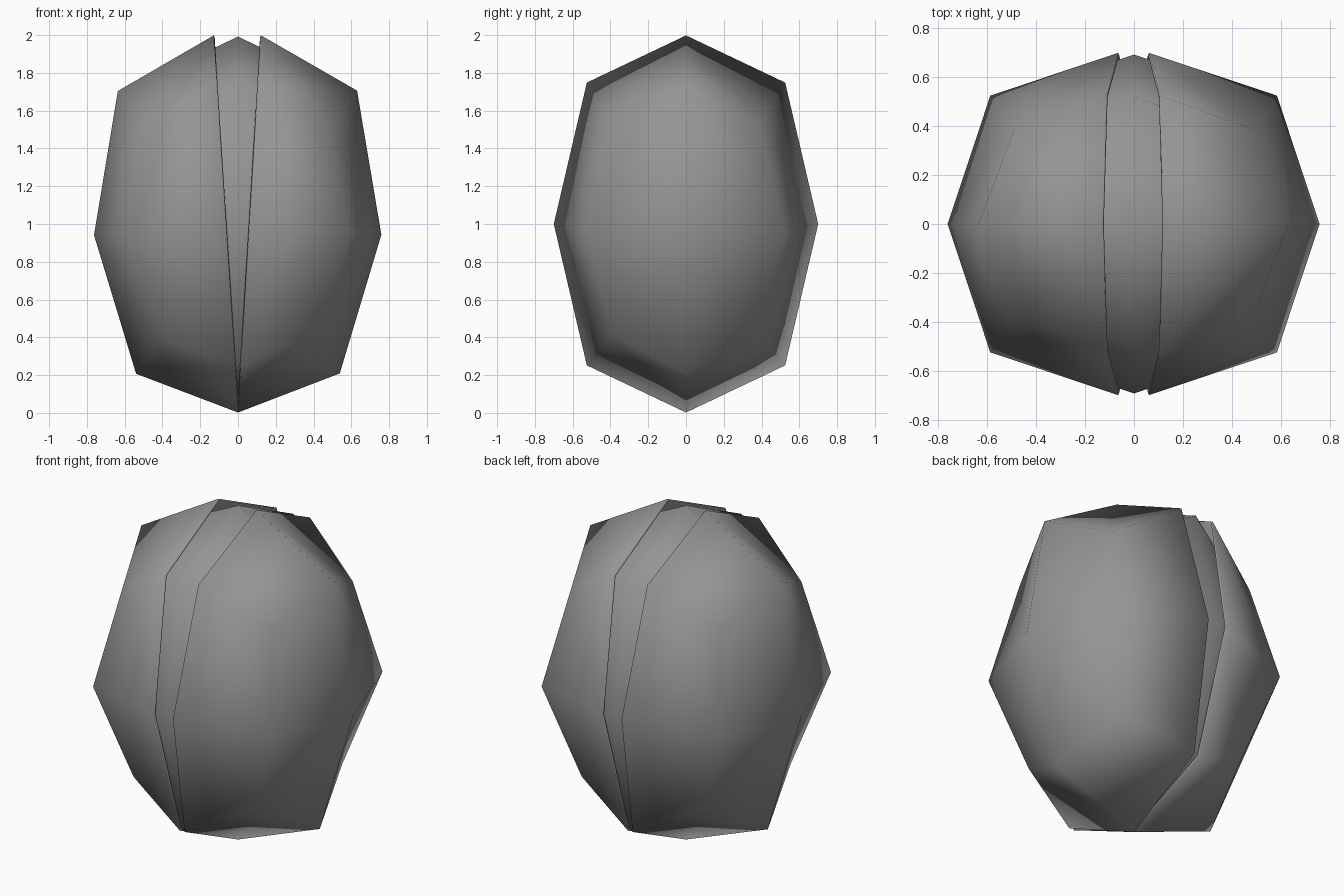
import bpy, bmesh
from math import radians
from mathutils import Matrix, Vector

if "Cube" in bpy.data.objects:
    bpy.data.objects.remove(bpy.data.objects["Cube"])

grey = bpy.data.materials.new("dark_grey")
grey.diffuse_color = (0.3, 0.3, 0.3, 1)
grey.use_nodes = True
grey.node_tree.nodes["Principled BSDF"].inputs["Base Color"].default_value = grey.diffuse_color


def rounded_block(name, scale, side=0, tilt=0.0):
    """Once-rounded cube, 0.7 x 0.7 x 1 radii; side keeps one half, tilt opens it about the foot."""
    bm = bmesh.new()
    bmesh.ops.create_cube(bm, size=2)
    bmesh.ops.subdivide_edges(bm, edges=bm.edges[:], cuts=1, use_grid_fill=True)
    # pull edge midpoints and corners inward to round the cube
    for v in bm.verts:
        n = sum(abs(c) > 0.5 for c in v.co)
        v.co *= {1: 1.0, 2: 0.75, 3: 5 / 9}[n]
    # keep one half as an open shell
    if side:
        bmesh.ops.delete(bm, geom=[f for f in bm.faces if f.calc_center_median().x * side < 0],
                         context='FACES')
    for v in bm.verts:
        v.co = Vector((0.7 * v.co.x, 0.7 * v.co.y, v.co.z)) * scale + Vector((0, 0, 1.002))
        # shells sag slightly towards their outer side
        if side:
            v.co.z -= 0.02 * abs(v.co.x)
    bm.transform(Matrix.Rotation(radians(tilt), 4, 'Y'))
    for f in bm.faces:
        f.smooth = True
    mesh = bpy.data.meshes.new(name)
    bm.to_mesh(mesh)
    bm.free()
    mesh.materials.append(grey)
    obj = bpy.data.objects.new(name, mesh)
    bpy.context.collection.objects.link(obj)
    # thin wall for the shells
    if side:
        wall = obj.modifiers.new("wall", 'SOLIDIFY')
        wall.thickness = 0.01
        wall.offset = -1
    return obj


# inner body
rounded_block("inner_body", 0.99)
# two opened half shells hinged at the foot
rounded_block("right_shell", 1.0, 1, 3.5)
rounded_block("left_shell", 1.0, -1, -3.7)
